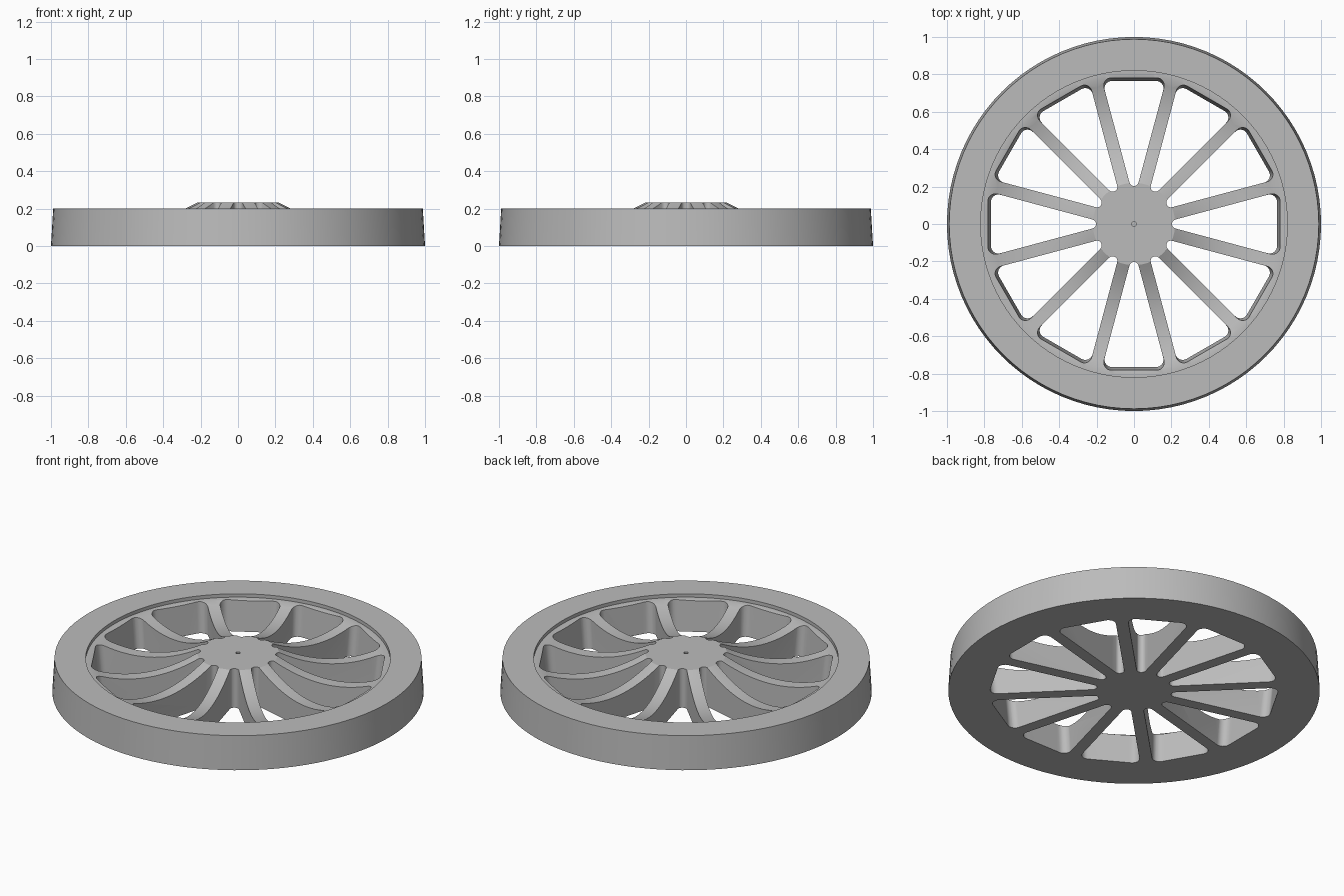
import bpy, bmesh, math
from math import sin, cos, pi, radians
from mathutils import Matrix

cube = bpy.data.objects.get("Cube")
if cube:
    bpy.data.objects.remove(cube, do_unlink=True)

SPOKES = 12
HALF = pi / SPOKES          # half the angle between spokes
SPOKE_HALF_WIDTH = 0.034
HUB_R, SEAT_R = 0.22, 0.79  # where the dished spokes begin and end


def new_object(name, bm):
    mesh = bpy.data.meshes.new(name)
    bmesh.ops.recalc_face_normals(bm, faces=bm.faces)
    bm.to_mesh(mesh)
    bm.free()
    obj = bpy.data.objects.new(name, mesh)
    bpy.context.collection.objects.link(obj)
    return obj


def dish(t):
    """Concave top of the spokes, from hub (t=0) to rim (t=1)."""
    r = HUB_R + (SEAT_R - HUB_R) * t
    z = 0.232 + (0.18 - 0.232) * t - 0.26 * t * (1 - t)
    return r, z


def window_outline(outer):
    """Rounded wedge between two spokes, pointing along +x."""
    r_in, r_out = 0.025, 0.04
    apex = (SPOKE_HALF_WIDTH + r_in) / sin(HALF)
    x = outer - r_out
    y = (x * sin(HALF) - SPOKE_HALF_WIDTH - r_out) / cos(HALF)
    side = pi / 2 + HALF
    corners = [(x, -y, r_out, -side, 0), (x, y, r_out, 0, side),
               (apex, 0, r_in, side, 2 * pi - side)]
    steps = 8
    return [(cx + r * cos(a + (b - a) * i / steps), cy + r * sin(a + (b - a) * i / steps))
            for cx, cy, r, a, b in corners for i in range(steps + 1)]


# Wheel body: turned profile with a small centre hole, dished web and lipped rim
profile = [(0, 0.19), (0.012, 0.19), (0.012, 0.232)]
profile += [dish(i / 16) for i in range(17)]
profile += [(0.82, 0.18), (0.82, 0.2), (0.988, 0.2), (1, 0), (0, 0)]
bm = bmesh.new()
verts = [bm.verts.new((r, 0, z)) for r, z in profile]
edges = [bm.edges.new(pair) for pair in zip(verts, verts[1:])]
bmesh.ops.spin(bm, geom=verts + edges, cent=(0, 0, 0), axis=(0, 0, 1),
               angle=2 * pi, steps=96, use_duplicate=False)
bmesh.ops.remove_doubles(bm, verts=bm.verts, dist=0.0001)
wheel = new_object("spoked_wheel", bm)

# Window cutters: the outer wall leans outward towards the top
bm = bmesh.new()
levels = [(-0.05, 0.7605), (0.3, 0.792)]
for k in range(SPOKES):
    turn = Matrix.Rotation(k * 2 * HALF, 4, 'Z')
    low, high = [[bm.verts.new((x, y, z)) for x, y in window_outline(outer)]
                 for z, outer in levels]
    bmesh.ops.transform(bm, matrix=turn, verts=low + high)
    bm.faces.new(low[::-1])
    bm.faces.new(high)
    n = len(low)
    for i in range(n):
        j = (i + 1) % n
        bm.faces.new((low[i], low[j], high[j], high[i]))
cutter = new_object("window_cutter", bm)
cutter.hide_render = True

# Cut the windows, then drop the cutter
cut = wheel.modifiers.new("windows", 'BOOLEAN')
cut.object = cutter
cut.operation = 'DIFFERENCE'
cut.solver = 'EXACT'
bpy.context.view_layer.objects.active = wheel
wheel.select_set(True)
bpy.ops.object.modifier_apply(modifier=cut.name)
bpy.data.objects.remove(cutter, do_unlink=True)

# Plain grey finish
grey = bpy.data.materials.new("plain_grey")
grey.use_nodes = True
colour = (0.5, 0.5, 0.5, 1)
grey.diffuse_color = colour
grey.node_tree.nodes["Principled BSDF"].inputs["Base Color"].default_value = colour
wheel.data.materials.clear()
wheel.data.materials.append(grey)
bpy.ops.object.shade_smooth_by_angle(angle=radians(25))
